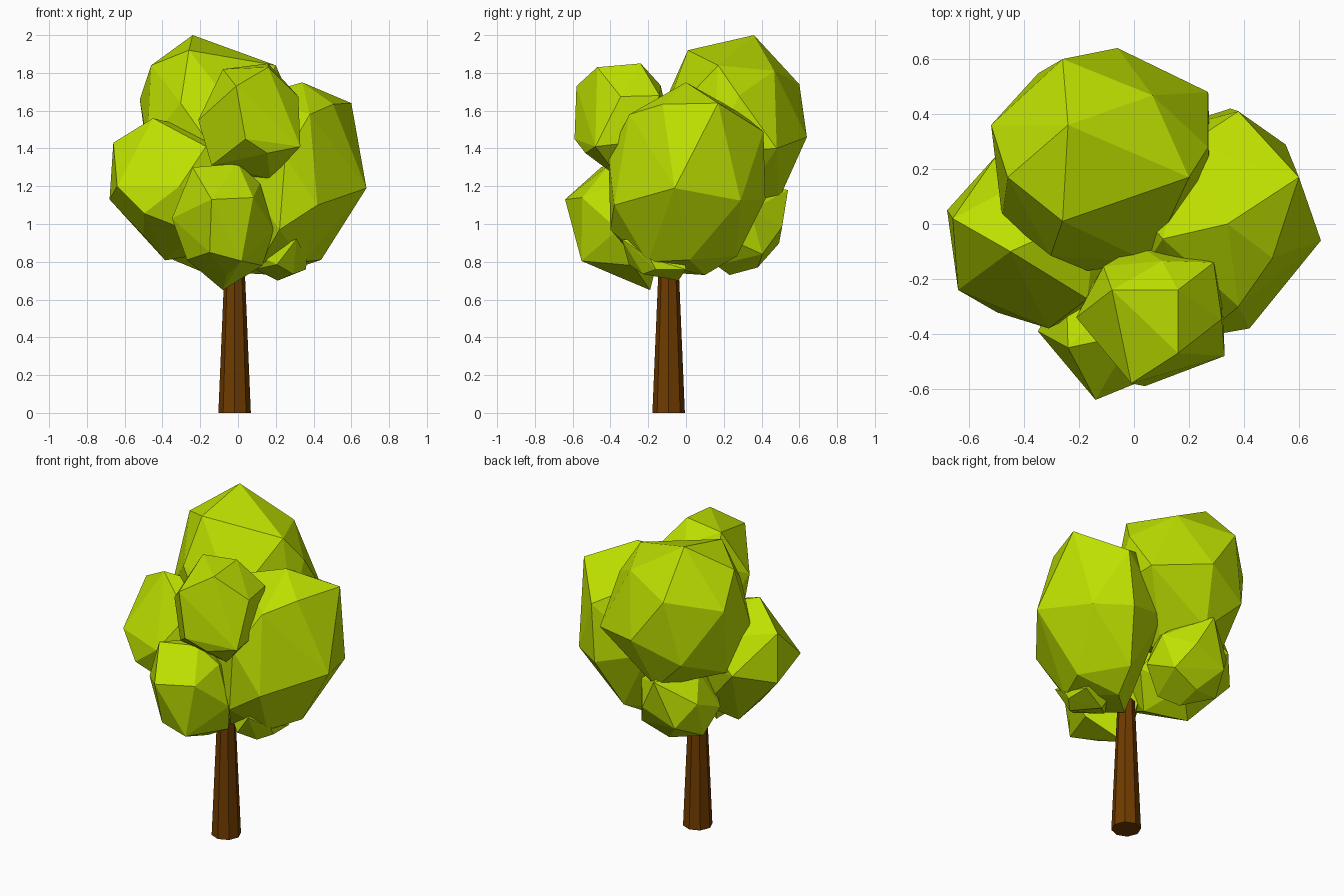
import bpy, bmesh, math
from mathutils import Vector


def material(name, rgb):
    m = bpy.data.materials.new(name)
    m.diffuse_color = (*rgb, 1)
    return m


leaf = material("leaf_green", (0.52, 0.75, 0.0))
bark = material("bark_brown", (0.16, 0.044, 0.0))


def finish(bm, name, mat):
    bmesh.ops.recalc_face_normals(bm, faces=bm.faces)
    mesh = bpy.data.meshes.new(name)
    bm.to_mesh(mesh)
    bm.free()
    mesh.materials.append(mat)
    obj = bpy.data.objects.new(name, mesh)
    bpy.context.collection.objects.link(obj)


def clump(name, centre, radii, corners=(), count=22, turn=0.0):
    """Faceted leaf clump: hull of a coarse spiral ellipsoid plus its main corners."""
    c, r = Vector(centre), Vector(radii)
    keys = [Vector(p) for p in corners]
    dirs = [Vector([(k[i] - c[i]) / r[i] for i in range(3)]).normalized() for k in keys]
    pts = list(keys)
    for i in range(count):
        z = 1 - 2 * (i + 0.5) / count
        a = i * 2.39996 + turn
        s = math.sqrt(1 - z * z)
        d = Vector((s * math.cos(a), s * math.sin(a), z))
        # the spiral gives way to the chosen corners
        if all(d.dot(k) < 0.87 for k in dirs):
            pts.append(c + d * r)
    bm = bmesh.new()
    for p in pts:
        bm.verts.new(p)
    hull = bmesh.ops.convex_hull(bm, input=bm.verts)
    inner = [v for v in hull["geom_interior"] if isinstance(v, bmesh.types.BMVert)]
    bmesh.ops.delete(bm, geom=inner, context="VERTS")
    finish(bm, name, leaf)


# Trunk: tapered eight-sided post running up into the leaves
bm = bmesh.new()
bmesh.ops.create_cone(bm, cap_ends=True, segments=8, radius1=0.086, radius2=0.05, depth=0.85)
bmesh.ops.translate(bm, verts=bm.verts, vec=(-0.018, -0.092, 0.425))
finish(bm, "trunk", bark)

# Large leaf clumps
clump("leaves_top_back", (-0.12, 0.23, 1.49), (0.42, 0.41, 0.47),
      [(-0.24, 0.36, 2.0), (-0.26, 0.01, 1.92), (0.20, 0.17, 1.84), (-0.52, 0.36, 1.66),
       (-0.26, 0.60, 1.74), (-0.06, 0.64, 1.46), (0.27, 0.48, 1.40),
       (-0.46, 0.17, 1.84), (-0.17, -0.17, 1.45), (0.27, 0.28, 1.68)])
clump("leaves_right", (0.29, 0.0, 1.24), (0.38, 0.42, 0.51),
      [(0.68, -0.06, 1.19), (0.60, 0.17, 1.64), (0.34, 0.0, 1.75), (0.38, 0.41, 1.49),
       (0.42, -0.38, 1.10), (0.44, 0.02, 0.81), (0.38, -0.30, 1.58),
       (0.22, -0.40, 0.97), (0.25, -0.41, 1.36), (0.35, 0.42, 1.13),
       (0.25, 0.27, 0.83), (0.20, 0.10, 0.73), (0.03, -0.05, 0.74),
       (0.12, -0.25, 0.80)], turn=1.0)
clump("leaves_left", (-0.33, -0.06, 1.18), (0.35, 0.32, 0.39),
      [(-0.68, 0.05, 1.13), (-0.66, 0.02, 1.43), (-0.64, -0.24, 1.20),
       (-0.45, -0.10, 1.56), (-0.31, -0.38, 1.2), (-0.50, -0.05, 0.94),
       (-0.50, 0.25, 1.20)], turn=2.0)

# Smaller leaf clumps
clump("leaves_front_upper", (0.07, -0.33, 1.54), (0.28, 0.26, 0.30),
      [(0.16, -0.24, 1.85), (0.16, -0.47, 1.83), (-0.08, -0.24, 1.82), (-0.01, -0.58, 1.73),
       (0.33, -0.48, 1.41), (0.04, -0.59, 1.45), (0.17, -0.35, 1.24), (0.29, -0.14, 1.68),
       (-0.21, -0.34, 1.55), (-0.14, -0.38, 1.31)], 20, 0.5)
clump("leaves_front_lower", (-0.08, -0.36, 0.99), (0.27, 0.26, 0.33),
      [(-0.14, -0.64, 1.13), (-0.15, -0.55, 0.85), (0.08, -0.55, 1.14),
       (-0.08, -0.19, 0.65), (-0.24, -0.45, 1.30), (0.0, -0.40, 1.32),
       (0.19, -0.36, 0.97), (-0.35, -0.39, 1.03), (0.13, -0.28, 0.78),
       (-0.27, -0.38, 0.81), (-0.06, -0.38, 0.73)], 16, 1.5)
clump("leaves_back_lower", (-0.15, 0.29, 0.97), (0.25, 0.24, 0.26),
      [(-0.15, 0.54, 1.18), (-0.15, 0.38, 0.77), (-0.15, 0.23, 0.73)], 18, 0.8)
clump("leaves_under_right", (0.23, -0.15, 0.81), (0.14, 0.16, 0.10),
      [(0.31, -0.34, 0.92), (0.36, 0.0, 0.76), (0.21, -0.04, 0.70), (0.09, -0.16, 0.76),
       (0.36, -0.16, 0.76)], 12, 0.3)
